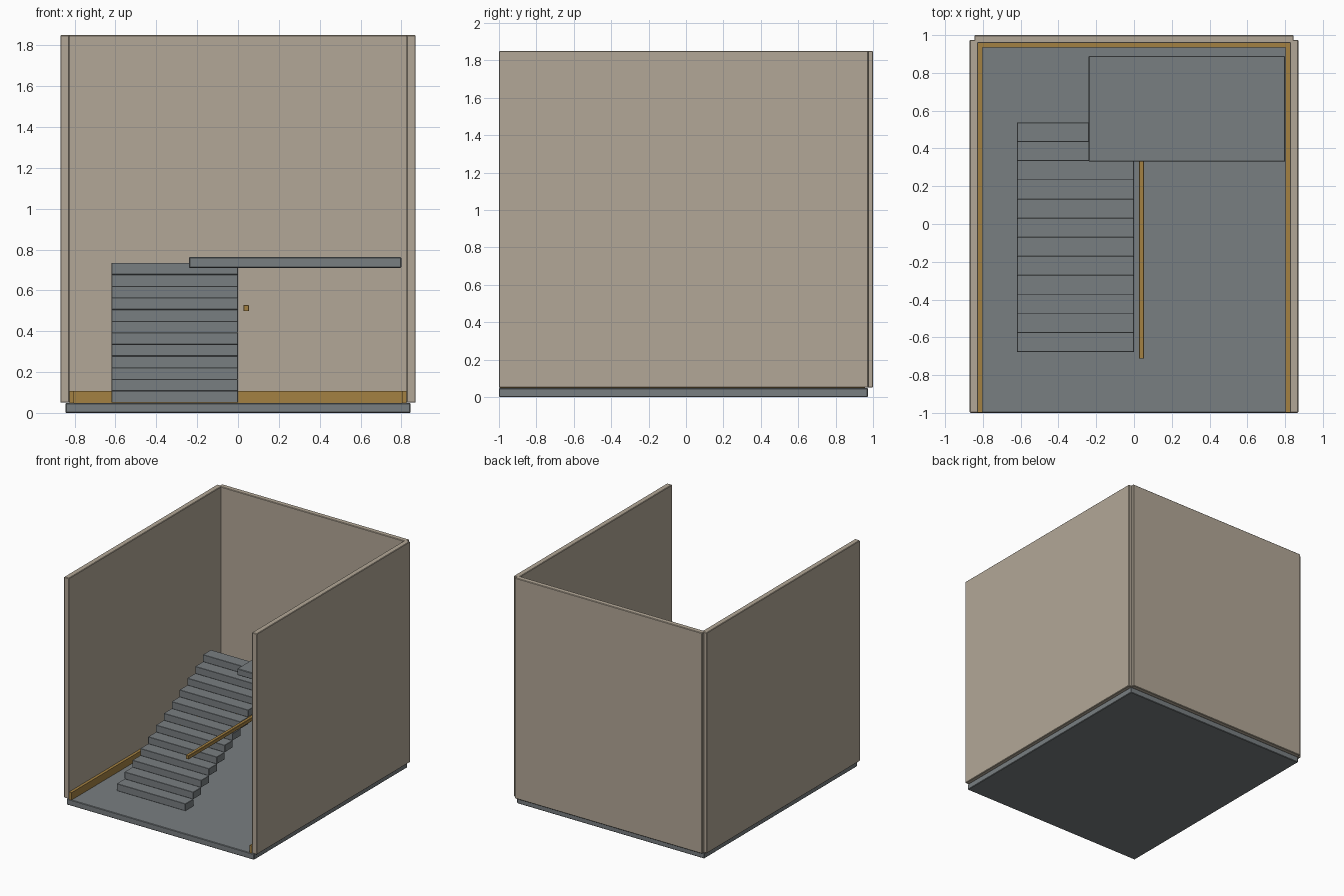
import bpy
import bmesh
from mathutils import Vector

if "Cube" in bpy.data.objects:
    bpy.data.objects.remove(bpy.data.objects["Cube"])


def material(name, rgb):
    m = bpy.data.materials.new(name)
    m.diffuse_color = (*rgb, 1.0)
    m.use_nodes = True
    m.node_tree.nodes["Principled BSDF"].inputs["Base Color"].default_value = m.diffuse_color
    return m


STONE = material("grey stone", (0.19, 0.21, 0.22))
PLASTER = material("beige plaster", (0.45, 0.39, 0.31))
WOOD = material("brown wood", (0.37, 0.22, 0.055))


def box(name, x, y, z, mat, bevel=0.0):
    """Box given by its (min, max) range on each axis."""
    bm = bmesh.new()
    bmesh.ops.create_cube(bm, size=1.0)
    lo = Vector((x[0], y[0], z[0]))
    hi = Vector((x[1], y[1], z[1]))
    for v in bm.verts:
        v.co = Vector([(lo[i] + hi[i]) / 2 + v.co[i] * (hi[i] - lo[i]) for i in range(3)])
    mesh = bpy.data.meshes.new(name)
    bm.to_mesh(mesh)
    bm.free()
    mesh.materials.append(mat)
    ob = bpy.data.objects.new(name, mesh)
    bpy.context.collection.objects.link(ob)
    if bevel:
        mod = ob.modifiers.new("edge bevel", "BEVEL")
        mod.width = bevel
        mod.segments = 1
    return ob


BEVEL = 0.004
FLOOR_TOP = 0.048

# Floor slab
box("floor", (-0.845, 0.845), (-1.0, 0.972), (0.0, FLOOR_TOP), STONE, BEVEL)

# Walls and skirting boards
box("back_wall", (-0.845, 0.845), (0.957, 1.0), (0.05, 1.85), PLASTER, BEVEL)
box("back_skirting", (-0.825, 0.825), (0.935, 0.957), (FLOOR_TOP, 0.108), WOOD)
for side, s in (("left", -1), ("right", 1)):
    box(f"{side}_wall", sorted((s * 0.825, s * 0.87)), (-1.0, 0.975),
        (0.05, 1.85), PLASTER, BEVEL)
    box(f"{side}_skirting", sorted((s * 0.802, s * 0.825)), (-0.998, 0.957),
        (FLOOR_TOP, 0.108), WOOD)

# Straight flight of block steps
STEPS, GOING, RISE = 12, 0.101, 0.057
for i in range(STEPS):
    y = -0.677 + i * GOING
    z = 0.05 + i * RISE
    box(f"step_{i + 1}", (-0.62, 0.0), (y, y + 0.103), (z, z + 0.058), STONE, 0.002)

# Landing slab
box("landing", (-0.24, 0.80), (0.33, 0.89), (0.71, 0.763), STONE, BEVEL)

# Level handrail beside the flight
box("handrail", (0.027, 0.053), (-0.713, 0.573), (0.498, 0.528), WOOD, 0.002)
